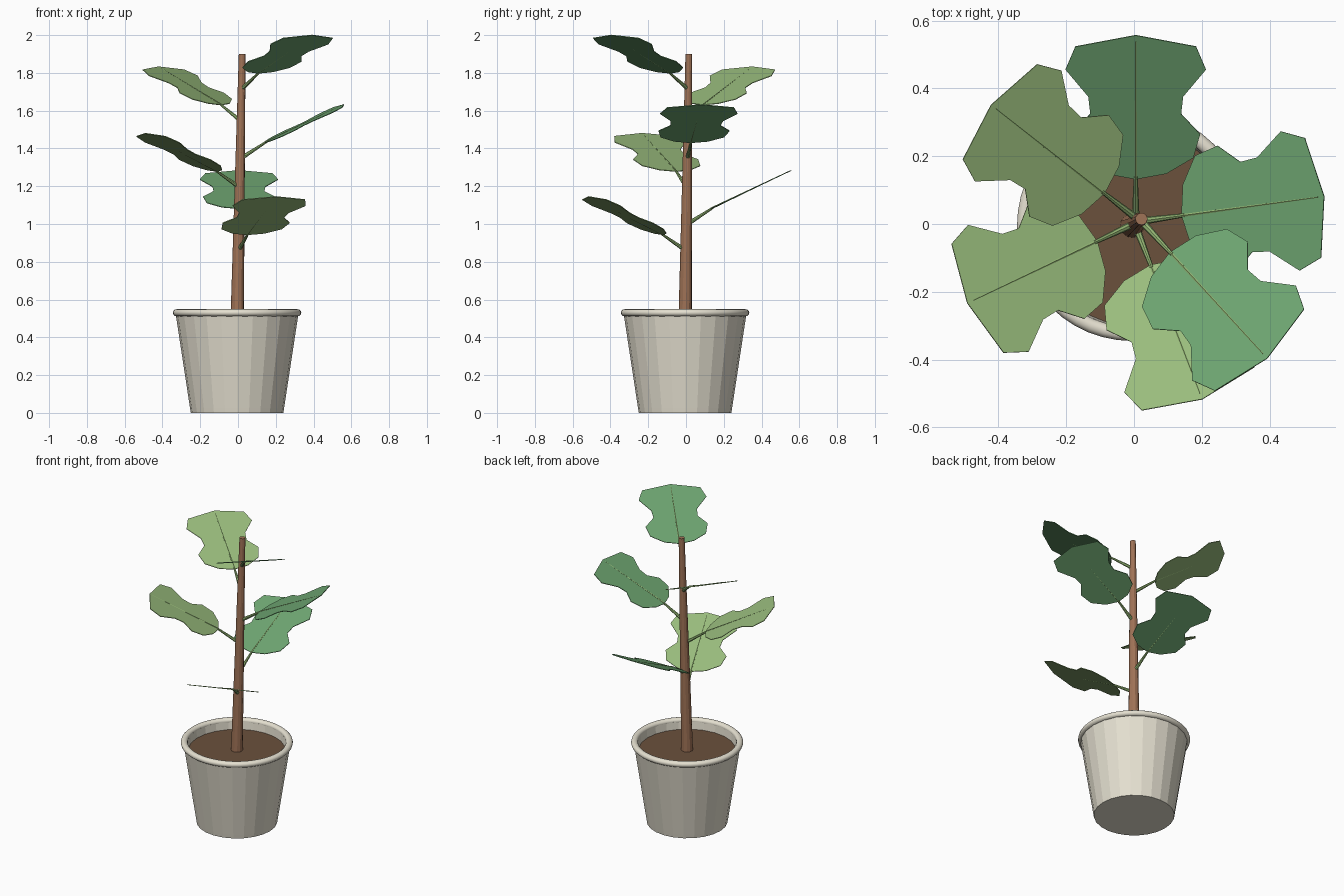
import bpy, bmesh, math
from mathutils import Vector, Matrix

if "Cube" in bpy.data.objects:
    bpy.data.objects.remove(bpy.data.objects["Cube"])


def material(name, *srgb):
    color = [(c / 255) ** 2.2 for c in srgb] + [1]
    mat = bpy.data.materials.new(name)
    mat.use_nodes = True
    mat.diffuse_color = color
    bsdf = mat.node_tree.nodes["Principled BSDF"]
    bsdf.inputs["Base Color"].default_value = color
    bsdf.inputs["Roughness"].default_value = 0.8
    return mat


CERAMIC = material("cream ceramic", 228, 223, 207)
SOIL = material("brown soil", 106, 82, 63)
BARK = material("brown bark", 158, 114, 87)
STEM = material("stem green", 146, 180, 115)
YELLOW_GREEN = material("yellow green leaf", 152, 187, 124)
BLUE_GREEN = material("cool green leaf", 109, 163, 112)


def add_object(name, bm, mat, smooth=False):
    bmesh.ops.recalc_face_normals(bm, faces=bm.faces)
    for face in bm.faces:
        face.smooth = smooth
    mesh = bpy.data.meshes.new(name)
    bm.to_mesh(mesh)
    bm.free()
    mesh.materials.append(mat)
    obj = bpy.data.objects.new(name, mesh)
    bpy.context.collection.objects.link(obj)
    return obj


def lathe(name, profile, sides, mat, closed=False, smooth=False):
    bm = bmesh.new()
    verts = [bm.verts.new((r, 0, z)) for r, z in profile]
    pairs = list(zip(verts, verts[1:]))
    if closed:
        pairs.append((verts[-1], verts[0]))
    edges = [bm.edges.new(p) for p in pairs]
    bmesh.ops.spin(bm, geom=verts + edges, axis=(0, 0, 1), cent=(0, 0, 0),
                   angle=math.tau, steps=sides)
    bmesh.ops.remove_doubles(bm, verts=bm.verts, dist=1e-4)
    obj = add_object(name, bm, mat, smooth)
    obj.location = (-0.005, -0.005, 0)
    return obj


def rod(name, start, end, r1, r2, sides, mat):
    bm = bmesh.new()
    axis = end - start
    matrix = (Matrix.Translation((start + end) / 2)
              @ axis.to_track_quat('Z', 'Y').to_matrix().to_4x4())
    bmesh.ops.create_cone(bm, cap_ends=True, segments=sides, radius1=r1,
                          radius2=r2, depth=axis.length, matrix=matrix)
    return add_object(name, bm, mat)


# Pot with tapered faceted wall, rounded rim and soil
lathe("pot", [(0, 0), (0.245, 0), (0.249, 0.025), (0.326, 0.53),
              (0.30, 0.53), (0.29, 0.44), (0, 0.44)], 24, CERAMIC)
rim = [(0.319 + 0.021 * math.cos(k * math.tau / 12),
        0.53 + 0.019 * math.sin(k * math.tau / 12)) for k in range(12)]
lathe("pot_rim", rim, 48, CERAMIC, closed=True, smooth=True)
lathe("soil", [(0, 0.45), (0.295, 0.45), (0.295, 0.48), (0, 0.48)], 32, SOIL)

# Slightly leaning trunk
trunk_base = Vector((-0.005, -0.005, 0.46))
trunk_top = Vector((0.022, 0.015, 1.90))
rod("trunk", trunk_base, trunk_top, 0.036, 0.018, 12, BARK)

# Half outline of the fiddle-shaped blade: along, across
HALF = [(0.018, 0.09), (0.07, 0.17), (0.147, 0.19), (0.213, 0.134),
        (0.27, 0.14), (0.358, 0.207), (0.433, 0.178)]
OUTLINE = ([(0, 0)] + HALF + [(0.47, 0)]
           + [(u, -w) for u, w in reversed(HALF)])
TILT = math.radians(25.5)


def leaf(index, angle, tip_z, mat):
    a = math.radians(angle)
    out = Vector((math.cos(a), math.sin(a), 0))
    along = out * math.cos(TILT) + Vector((0, 0, math.sin(TILT)))
    side = Vector((-out.y, out.x, 0))
    normal = along.cross(side)
    base_z = tip_z - 0.202
    node_z = base_z - 0.085
    t = (node_z - trunk_base.z) / (trunk_top.z - trunk_base.z)
    node = trunk_base.lerp(trunk_top, t)
    base = node + out * 0.13
    base.z = base_z

    # Stalk, blade and raised midrib
    rod(f"leaf_stalk_{index}", node, base + along * 0.01, 0.012, 0.006, 8, STEM)
    bm = bmesh.new()
    bm.faces.new([bm.verts.new(base + along * u + side * w) for u, w in OUTLINE])
    blade = add_object(f"leaf_blade_{index}", bm, mat)
    solid = blade.modifiers.new("thickness", 'SOLIDIFY')
    solid.thickness = 0.004
    solid.offset = 0
    lift = normal * 0.001
    rod(f"leaf_midrib_{index}", base + lift, base + along * 0.45 + lift,
        0.005, 0.002, 6, STEM)


LEAVES = [(-69, 1.145), (90, 1.283), (205.5, 1.48),
          (7.7, 1.632), (142, 1.832), (-47.5, 2.0)]
for i, (angle, tip_z) in enumerate(LEAVES):
    leaf(i + 1, angle, tip_z, BLUE_GREEN if i % 2 else YELLOW_GREEN)
